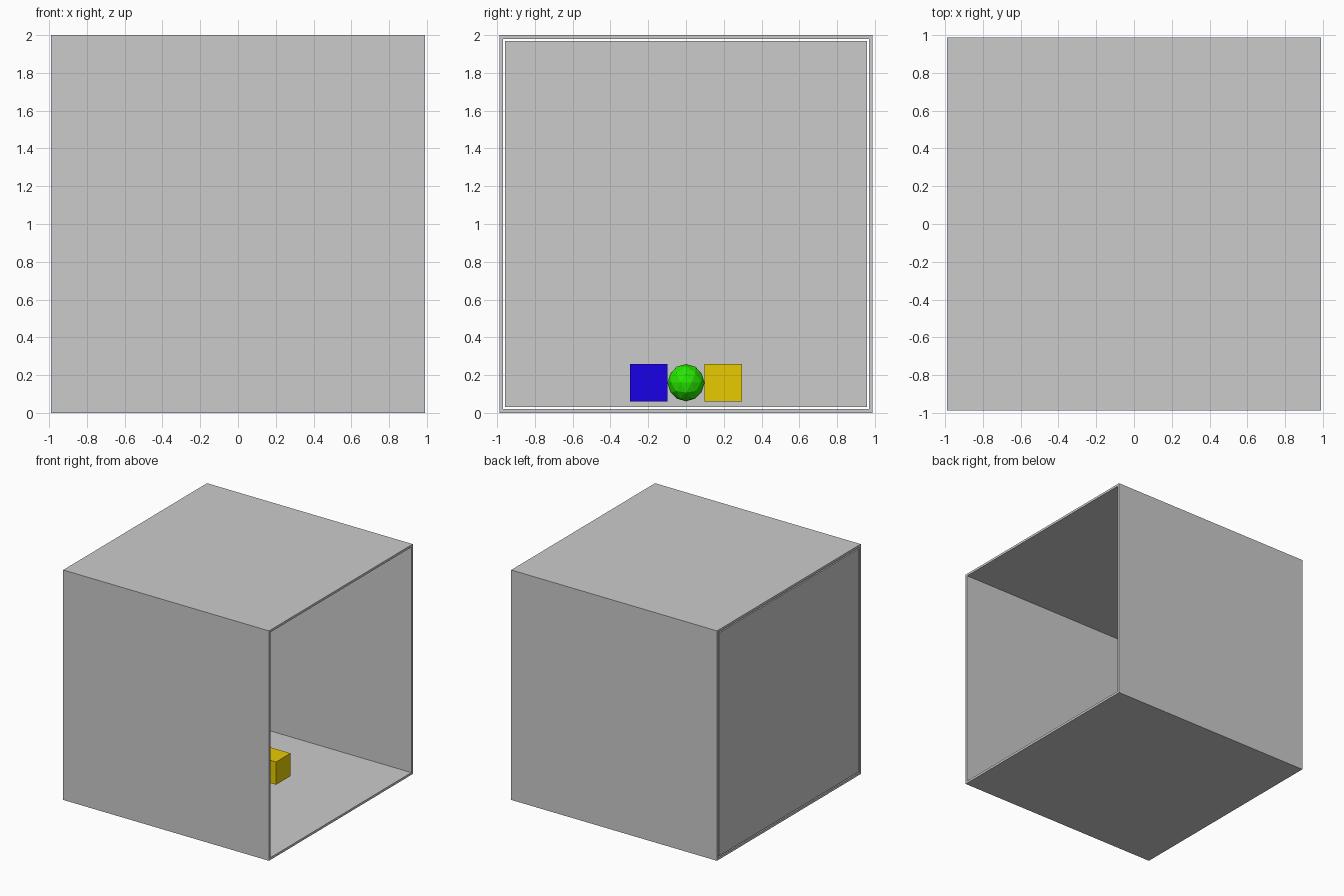
import bpy

if "Cube" in bpy.data.objects:
    bpy.data.objects.remove(bpy.data.objects["Cube"])


def box(name, lo, hi, mat=None):
    bpy.ops.mesh.primitive_cube_add(size=1, location=[(a + b) / 2 for a, b in zip(lo, hi)])
    ob = bpy.context.object
    ob.name = name
    ob.scale = [b - a for a, b in zip(lo, hi)]
    bpy.ops.object.transform_apply(location=False, rotation=False, scale=True)
    if mat:
        ob.data.materials.append(mat)
    return ob


def colour(name, rgb):
    m = bpy.data.materials.new(name)
    m.diffuse_color = (*rgb, 1)
    m.use_nodes = True
    m.node_tree.nodes["Principled BSDF"].inputs["Base Color"].default_value = m.diffuse_color
    return m


W, D, H, T = 0.99, 0.988, 2.0, 0.02   # half width, half depth, height, panel thickness
GAP = 0.01                            # slit around the back panel

# Open room: floor, ceiling, two side walls
box("floor", (-W, -D, 0), (W, D, T))
box("ceiling", (-W, -D, H - T), (W, D, H))
box("front_wall", (-W, -D, 0), (W, -D + T, H))
box("rear_wall", (-W, D - T, 0), (W, D, H))

# Left end panel, inset with a thin slit all round; right end stays open
E = T + GAP
box("left_wall", (-W, -D + E, E), (-W + T, D - E, H - E))

# Three small bodies lined up diagonally, floating just above the floor
S, Z = 0.198, 0.16
R = S / 2
for name, p, rgb in (("blue_cube", -S, (0.01, 0.0, 0.8)),
                     ("yellow_cube", S, (0.8, 0.6, 0.0))):
    box(name, (p - R, p - R, Z - R), (p + R, p + R, Z + R), colour(name, rgb))

bpy.ops.mesh.primitive_ico_sphere_add(subdivisions=2, radius=R, location=(0, 0, Z))
ball = bpy.context.object
ball.name = "green_ball"
ball.data.materials.append(colour("green", (0.02, 0.8, 0.0)))
